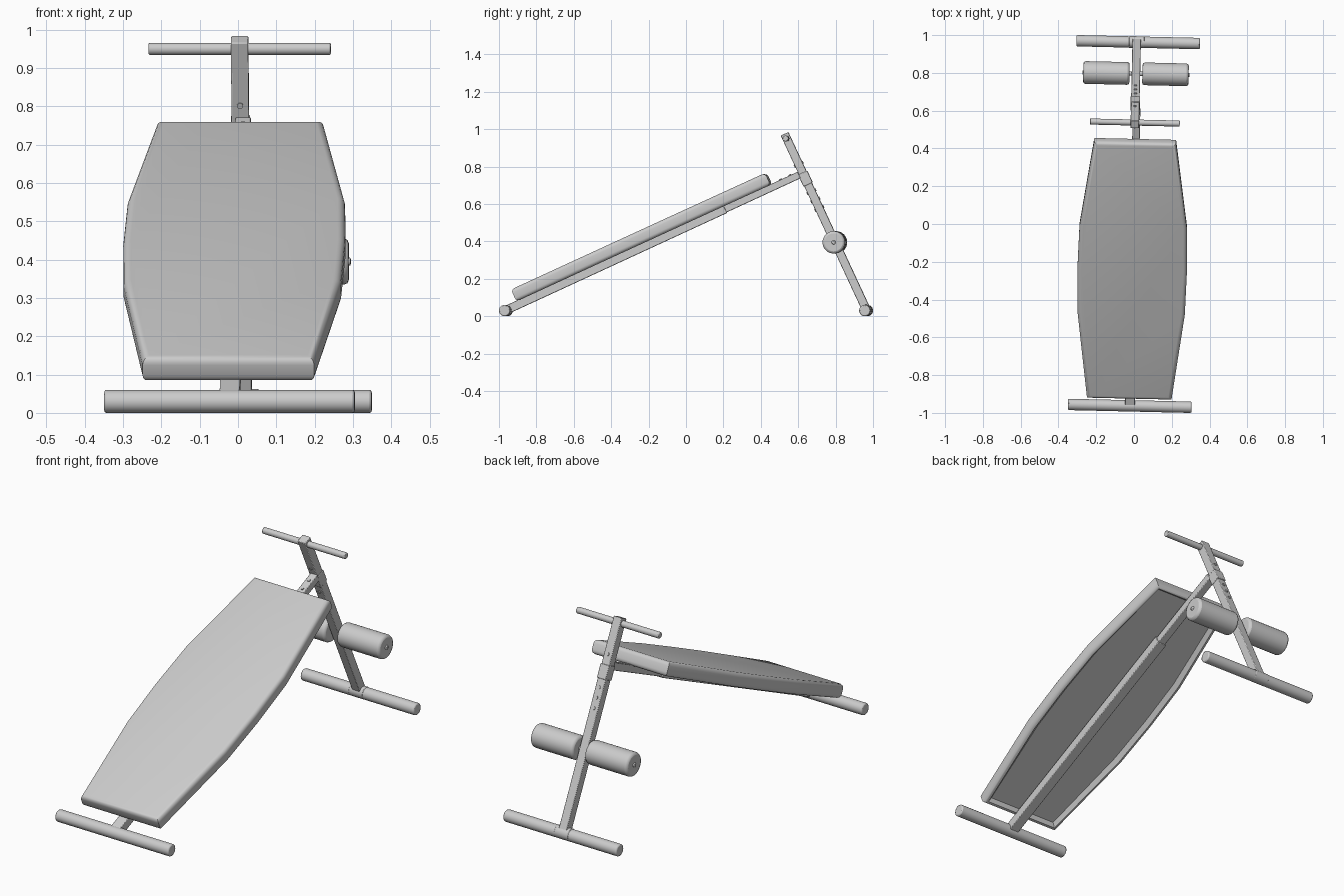
import bpy, bmesh, math
from mathutils import Matrix, Vector

cube = bpy.data.objects.get("Cube")
if cube:
    bpy.data.objects.remove(cube, do_unlink=True)

grey = bpy.data.materials.new("plain grey")
grey.use_nodes = True
colour = (0.6, 0.6, 0.6, 1)
grey.diffuse_color = colour
grey.node_tree.nodes["Principled BSDF"].inputs["Base Color"].default_value = colour

TURN = Matrix.Rotation(-0.023, 4, 'Z')      # whole bench sits slightly turned
POST_X = -0.008                             # post assembly sits a touch off centre


def finish(name, bm, matrix, bevel=0.0, segments=2):
    bmesh.ops.recalc_face_normals(bm, faces=bm.faces)
    mesh = bpy.data.meshes.new(name)
    bm.to_mesh(mesh)
    bm.free()
    mesh.materials.append(grey)
    ob = bpy.data.objects.new(name, mesh)
    bpy.context.collection.objects.link(ob)
    ob.matrix_world = TURN @ matrix
    if bevel:
        mod = ob.modifiers.new("rounding", 'BEVEL')
        mod.width, mod.segments = bevel, segments
        mod.limit_method, mod.angle_limit = 'ANGLE', math.radians(40)
    bpy.ops.object.select_all(action='DESELECT')
    ob.select_set(True)
    bpy.context.view_layer.objects.active = ob
    bpy.ops.object.shade_smooth_by_angle(angle=math.radians(35))
    return ob


def frame(a, b, x=0.0):
    """Local x across, y along the beam from a to b in the side plane, z normal to it."""
    a, b = Vector((x, *a)), Vector((x, *b))
    along = (b - a).normalized()
    across = Vector((1, 0, 0))
    m = Matrix((across, along, across.cross(along))).transposed().to_4x4()
    m.translation = a
    return m, (b - a).length


def beam(name, a, b, width, depth, x=0.0):
    m, length = frame(a, b, x)
    bm = bmesh.new()
    bmesh.ops.create_cube(bm, size=1)
    bmesh.ops.scale(bm, vec=(width, length, depth), verts=bm.verts)
    bmesh.ops.translate(bm, vec=(0, length / 2, 0), verts=bm.verts)
    return finish(name, bm, m, 0.003)


def rod(name, x0, x1, y, z, radius, bevel=0.004, sides=24):
    bm = bmesh.new()
    bmesh.ops.create_cone(bm, cap_ends=True, segments=sides, radius1=radius,
                          radius2=radius, depth=abs(x1 - x0))
    m = Matrix.Translation(((x0 + x1) / 2, y, z)) @ Matrix.Rotation(math.pi / 2, 4, 'Y')
    return finish(name, bm, m, bevel)


def stud(name, m, along, normal, radius=0.008):
    bm = bmesh.new()
    bmesh.ops.create_cone(bm, cap_ends=True, segments=12, radius1=radius,
                          radius2=radius, depth=0.006)
    return finish(name, bm, m @ Matrix.Translation((0, along, normal)))


# Frame tubes
low, high = (-0.963, 0.032), (0.605, 0.755)
foot, top = (0.966, 0.032), (0.527, 0.975)
rail, rail_len = frame(low, high)
post, post_len = frame(foot, top, POST_X)
beam("bench_rail", low, (0.21, 0.573), 0.052, 0.046)
beam("rail_extension", (0.18, 0.559), high, 0.040, 0.038)
beam("rear_post", foot, top, 0.045, 0.045, POST_X)
beam("post_sleeve", (0.653, 0.704), (0.624, 0.767), 0.050, 0.054, POST_X)

# Adjustment studs
for i in range(2):
    stud("rail_stud", rail, rail_len - 0.045 - i * 0.055, 0.0205)
for along in (0.60, 0.65, 0.70, 0.86):
    for side in (-1, 1):
        stud("post_stud", post, along, side * 0.0235)

# Floor bars and the post's base collar
for name, y in (("front_foot_bar", -0.963), ("rear_foot_bar", 0.963)):
    rod(name, -0.327, 0.327, y, 0.030, 0.030, 0.006)
rod("post_collar", POST_X - 0.04, POST_X + 0.04, 0.963, 0.031, 0.031, 0.002)

# Hand grip through the top of the post
rod("hand_grip", POST_X - 0.238, POST_X + 0.238, 0.537, 0.950, 0.016)

# Foam ankle rollers on an axle
rod("roller_axle", POST_X - 0.284, POST_X + 0.284, 0.796, 0.395, 0.011)
for side, name in ((-1, "right_roller"), (1, "left_roller")):
    rod(name, POST_X + side * 0.034, POST_X + side * 0.279, 0.796, 0.395, 0.060, 0.012, 32)

# Padded board: tapered outline with rounded upper and lower rims
LENGTH, THICK = 1.495, 0.070
half = [(0, 0.224), (0.33, 0.284), (0.5, 0.290), (0.67, 0.284), (1, 0.217)]
outline = [(w, t * LENGTH) for t, w in half] + [(-w, t * LENGTH) for t, w in reversed(half)]
pad_matrix, _ = frame((-0.902, 0.079), (0.450, 0.699), -0.004)
bm = bmesh.new()
base = bm.faces.new([bm.verts.new((x, y, 0)) for x, y in outline])
lifted = bmesh.ops.extrude_face_region(bm, geom=[base], use_keep_orig=True)
bmesh.ops.translate(bm, vec=(0, 0, THICK),
                    verts=[g for g in lifted["geom"] if isinstance(g, bmesh.types.BMVert)])
bmesh.ops.recalc_face_normals(bm, faces=bm.faces)
rims = [e for e in bm.edges if abs(e.verts[0].co.z - e.verts[1].co.z) < 0.001]
bmesh.ops.bevel(bm, geom=rims, offset=0.020, segments=4, profile=0.5, affect='EDGES')

# Recessed underside with a sloping wall inside the padded rim
bm.normal_update()
under = min(bm.faces, key=lambda f: f.calc_center_median().z)
bmesh.ops.inset_region(bm, faces=[under], thickness=0.020)
bmesh.ops.translate(bm, vec=(0, 0, 0.020), verts=under.verts)
finish("padded_board", bm, pad_matrix)
